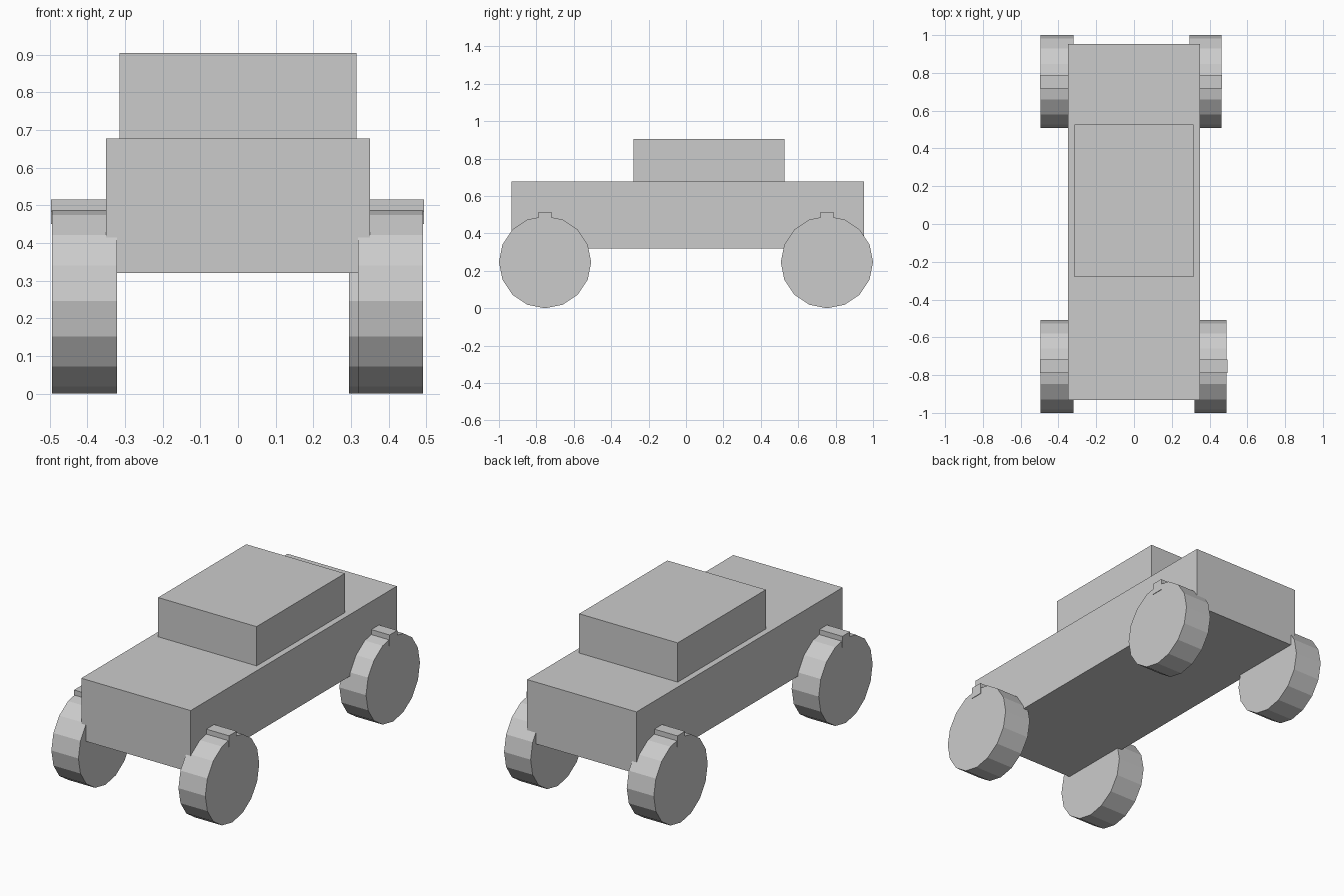
import bpy
import math

if "Cube" in bpy.data.objects:
    bpy.data.objects.remove(bpy.data.objects["Cube"])

grey = bpy.data.materials.new("light grey")
grey.diffuse_color = (0.6, 0.6, 0.6, 1)
grey.use_nodes = True
grey.node_tree.nodes["Principled BSDF"].inputs["Base Color"].default_value = grey.diffuse_color


def box(name, lo, hi):
    centre = [(a + b) / 2 for a, b in zip(lo, hi)]
    bpy.ops.mesh.primitive_cube_add(size=1, location=centre)
    ob = bpy.context.object
    ob.name = name
    ob.scale = [b - a for a, b in zip(lo, hi)]
    bpy.ops.object.transform_apply(location=False, rotation=False, scale=True)
    ob.data.materials.append(grey)
    return ob


def wheel(name, x0, x1, y):
    # 16-sided flat-shaded disc with a vertex at the bottom
    r = 0.2465
    bpy.ops.mesh.primitive_cylinder_add(
        vertices=16, radius=r, depth=x1 - x0,
        location=((x0 + x1) / 2, y, r), rotation=(0, math.pi / 2, 0))
    ob = bpy.context.object
    ob.name = name
    ob.data.materials.append(grey)
    # small block set into the top of the wheel
    box(name + "_block", (x0 - 0.003, y - 0.035, 0.45), (x1 + 0.003, y + 0.035, 0.515))


# Body and cabin
box("body", (-0.35, -0.932, 0.32), (0.35, 0.952, 0.677))
box("cabin", (-0.315, -0.28, 0.677), (0.315, 0.526, 0.904))

# Wheels (the rear right one sits slightly further in)
wheel("front_left_wheel", -0.494, -0.321, -0.7535)
wheel("rear_left_wheel", -0.494, -0.321, 0.7535)
wheel("front_right_wheel", 0.319, 0.491, -0.7535)
wheel("rear_right_wheel", 0.294, 0.464, 0.7535)
